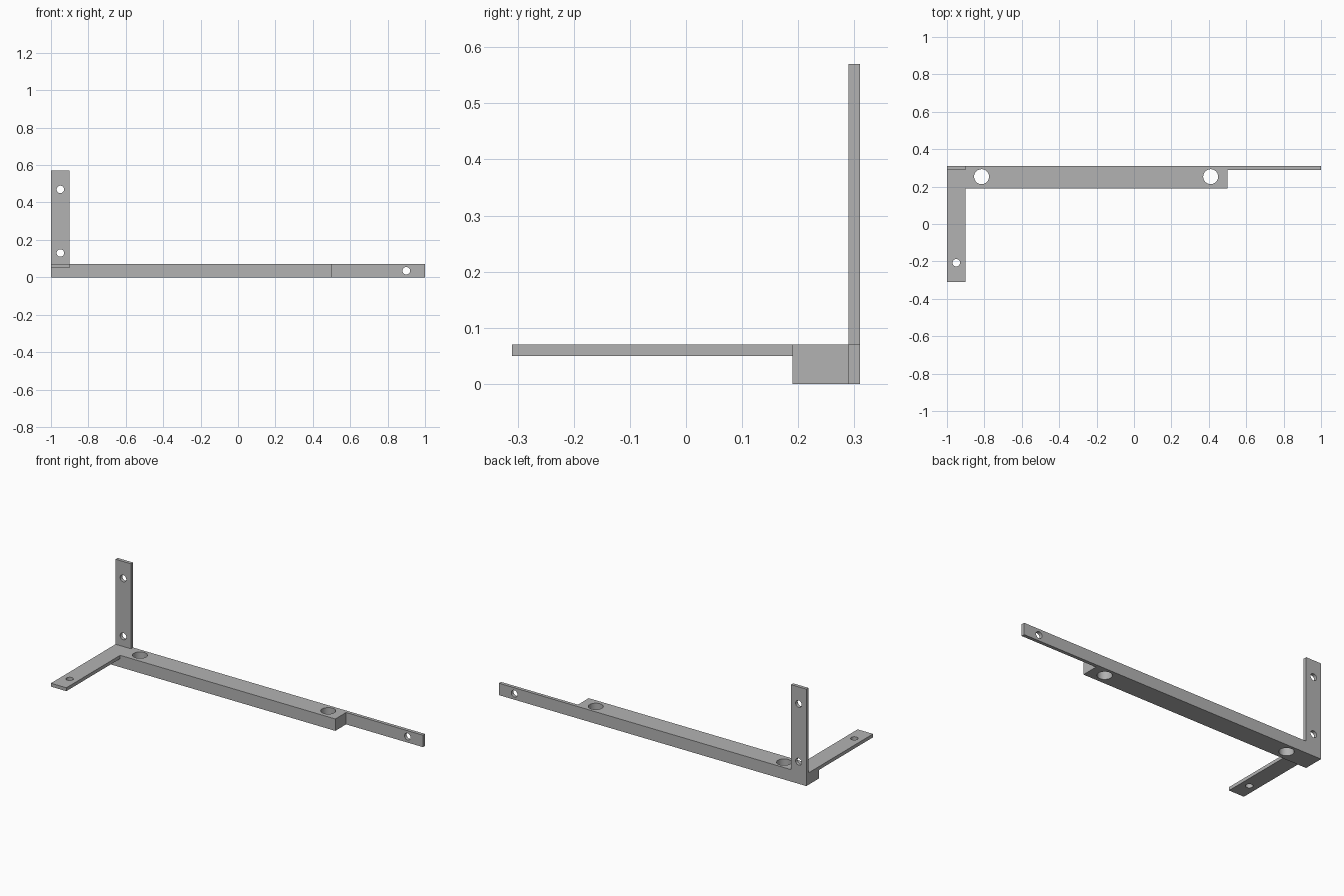
import bpy
import math
from mathutils import Vector

default = bpy.data.objects.get("Cube")
if default:
    bpy.data.objects.remove(default, do_unlink=True)

# Plain grey metal
grey = bpy.data.materials.new("grey metal")
grey.use_nodes = True
colour = (0.45, 0.45, 0.45, 1)
grey.diffuse_color = colour
grey.node_tree.nodes["Principled BSDF"].inputs["Base Color"].default_value = colour


def box(name, low, high):
    low, high = Vector(low), Vector(high)
    bpy.ops.mesh.primitive_cube_add(size=1, location=(low + high) / 2)
    ob = bpy.context.object
    ob.name = name
    ob.scale = high - low
    bpy.ops.object.transform_apply(location=True, rotation=False, scale=True)
    ob.data.materials.append(grey)
    return ob


def drill(name, radius, centre, along_y=False):
    turn = (math.pi / 2, 0, 0) if along_y else (0, 0, 0)
    bpy.ops.mesh.primitive_cylinder_add(vertices=48, radius=radius, depth=0.2,
                                        location=centre, rotation=turn)
    ob = bpy.context.object
    ob.name = name
    ob.hide_render = True
    ob.data.materials.append(grey)
    return ob


def combine(target, other, operation):
    mod = target.modifiers.new(operation.lower(), "BOOLEAN")
    mod.operation = operation
    mod.solver = "EXACT"
    mod.object = other
    bpy.context.view_layer.objects.active = target
    bpy.ops.object.modifier_apply(modifier=mod.name)
    bpy.data.objects.remove(other, do_unlink=True)


# Thick main bar, with three thin mounting tabs merged into it
bracket = box("mounting_bracket", (-1, 0.19, 0), (0.5, 0.31, 0.07))
tabs = [
    box("end_tab", (0.4, 0.29, 0), (1, 0.31, 0.07)),
    box("front_tab", (-1, -0.31, 0.05), (-0.9, 0.25, 0.07)),
    box("upright_tab", (-1, 0.29, 0.03), (-0.9, 0.31, 0.57)),
]
for tab in tabs:
    combine(bracket, tab, "UNION")

# Large vertical holes in the bar, small screw holes in the tabs
holes = [drill("bar_hole", 0.04, (x, 0.253, 0.035)) for x in (-0.815, 0.41)]
holes.append(drill("front_tab_hole", 0.02, (-0.95, -0.207, 0.06)))
holes += [drill("upright_tab_hole", 0.02, (-0.95, 0.3, z), True) for z in (0.13, 0.47)]
holes.append(drill("end_tab_hole", 0.02, (0.9, 0.3, 0.035), True))
for hole in holes:
    combine(bracket, hole, "DIFFERENCE")

# Smooth hole walls, crisp edges
bpy.ops.object.select_all(action="DESELECT")
bracket.select_set(True)
bpy.context.view_layer.objects.active = bracket
bpy.ops.object.shade_smooth_by_angle(angle=math.radians(30))
